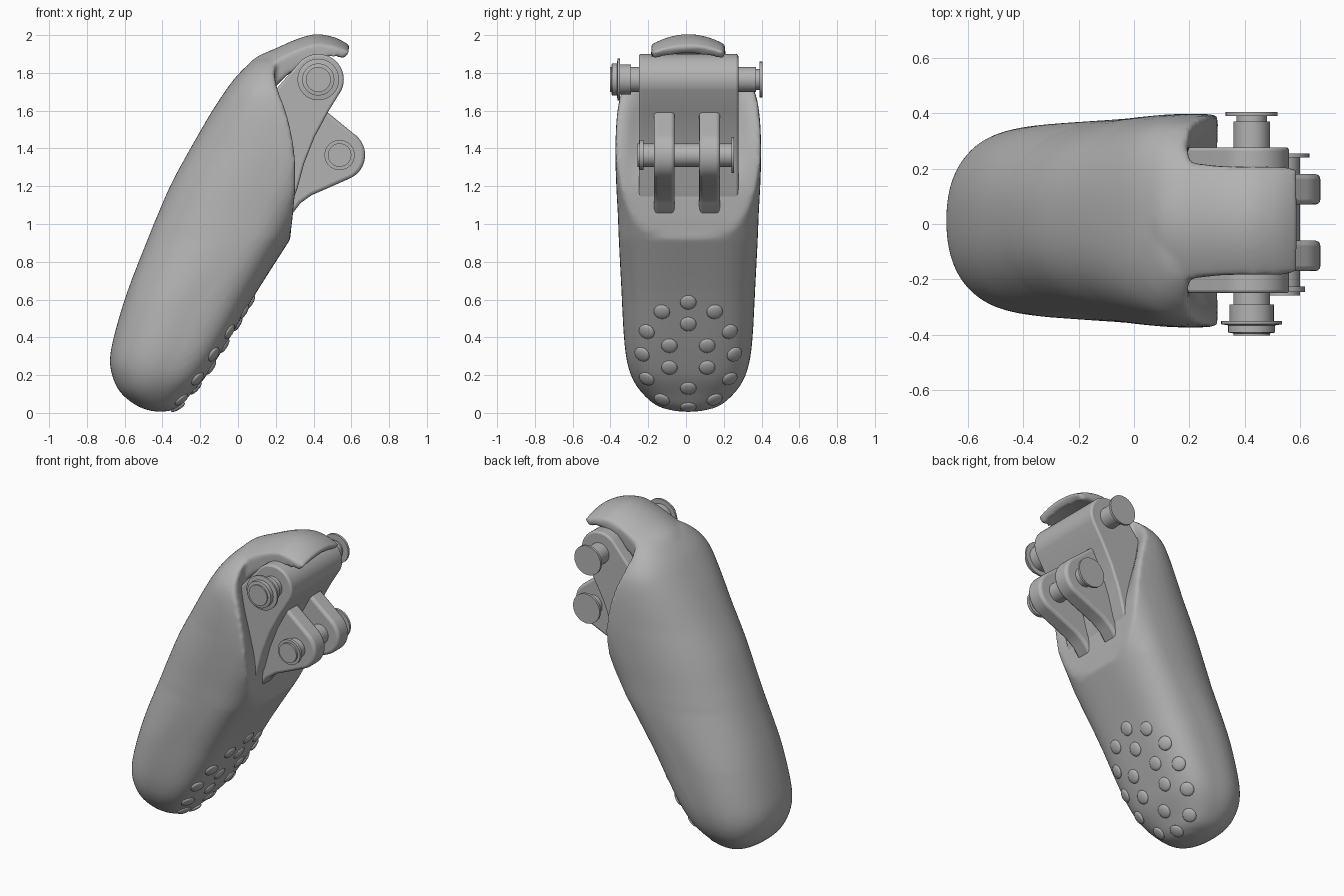
import bpy, bmesh, math
from mathutils import Vector
from mathutils.bvhtree import BVHTree

if "Cube" in bpy.data.objects:
    bpy.data.objects.remove(bpy.data.objects["Cube"])

grey = bpy.data.materials.new("plain grey")
grey.use_nodes = True
grey.diffuse_color = (0.45, 0.45, 0.45, 1)
grey.node_tree.nodes["Principled BSDF"].inputs["Base Color"].default_value = (0.45, 0.45, 0.45, 1)
MID = 0.012  # sideways centre of the body


def finish(bm, name, angle=35):
    bmesh.ops.recalc_face_normals(bm, faces=bm.faces)
    mesh = bpy.data.meshes.new(name)
    bm.to_mesh(mesh)
    bm.free()
    obj = bpy.data.objects.new(name, mesh)
    bpy.context.collection.objects.link(obj)
    mesh.materials.append(grey)
    bpy.ops.object.select_all(action="DESELECT")
    obj.select_set(True)
    bpy.context.view_layer.objects.active = obj
    bpy.ops.object.shade_smooth_by_angle(angle=math.radians(angle))
    return obj


def resample(rows, steps=4):
    """Smooth curve through rows of values."""
    out = []
    for i in range(len(rows) - 1):
        a, b, c, d = (Vector(rows[min(max(k, 0), len(rows) - 1)]) for k in range(i - 1, i + 3))
        for s in range(steps):
            t = s / steps
            out.append(b + (c - a) * (t / 2) + (a * 2 - b * 5 + c * 4 - d) * (t * t / 2)
                       + (b * 3 - a - c * 3 + d) * (t ** 3 / 2))
    return out + [Vector(rows[-1])]


def loft(bm, rings):
    loops = [[bm.verts.new(p) for p in ring] for ring in rings]
    n = len(loops[0])
    for lo, hi in zip(loops, loops[1:]):
        for i in range(n):
            bm.faces.new((lo[i], lo[(i + 1) % n], hi[(i + 1) % n], hi[i]))
    bm.faces.new(loops[0][::-1])
    bm.faces.new(loops[-1])


def body_ring(row):
    """Rounded back, squarer pad clipped by the cut plane and hollowed in the middle."""
    z, back, pad, cut, half, power, hollow = row
    # The widest line moves forward with height
    cx = back + (min(pad, cut) - back) * (0.52 + 0.32 * min(max((z - 0.6) / 0.8, 0), 1))
    n = 32
    sines = [math.sin(math.pi * (i / n - 0.5)) for i in range(n + 1)]
    ring = []
    for t in sines:
        x = cx + (pad - cx) * max(0, 1 - abs(t) ** power) ** (1 / power)
        s = min(max((0.92 - abs(t)) / 0.37, 0), 1)
        ring.append((min(x, cut) - hollow * s * s * (3 - 2 * s), MID + half * t, z))
    for t in sines[-2:0:-1]:
        ring.append((cx - (cx - back) * (1 - abs(t) ** 2.3) ** (1 / 2.3), MID + half * t, z))
    return ring


def hood_ring(row):
    x, top, low, half, drop = row
    ys = [i / 8 - 1 for i in range(17)]
    upper = [(x, MID + half * t, top - drop * t * t) for t in ys]
    lower = [(x - 0.03, MID + half * t, low - drop * 0.7 * t * t) for t in reversed(ys)]
    return upper + lower


# Main shell: height, back, pad, cut plane, half width, pad squareness, hollow
levels = [
    (0.008, -0.45, -0.37, 0.27, 0.06, 2.2, 0), (0.035, -0.53, -0.31, 0.27, 0.16, 2.4, 0),
    (0.10, -0.615, -0.25, 0.27, 0.24, 2.8, 0), (0.18, -0.66, -0.18, 0.27, 0.295, 3.2, 0),
    (0.28, -0.678, -0.115, 0.27, 0.326, 3.5, 0), (0.42, -0.653, -0.03, 0.27, 0.342, 3.5, 0),
    (0.65, -0.583, 0.105, 0.27, 0.354, 3.4, 0), (0.92, -0.478, 0.277, 0.277, 0.368, 3, 0),
    (1.05, -0.425, 0.358, 0.29, 0.373, 2.8, 0), (1.22, -0.35, 0.46, 0.303, 0.382, 2.8, 0.005),
    (1.4, -0.252, 0.53, 0.295, 0.386, 3, 0.045), (1.58, -0.148, 0.5, 0.257, 0.377, 3, 0.06),
    (1.7, -0.07, 0.4, 0.213, 0.352, 3, 0.03), (1.78, -0.01, 0.3, 0.195, 0.3, 3, 0),
    (1.84, 0.05, 0.25, 0.2, 0.235, 3, 0), (1.87, 0.09, 0.23, 0.21, 0.18, 3, 0),
    (1.885, 0.13, 0.22, 0.22, 0.12, 3, 0)]
bm = bmesh.new()
loft(bm, [body_ring(r) for r in resample(levels)])
bmesh.ops.recalc_face_normals(bm, faces=bm.faces)
surface = BVHTree.FromBMesh(bm)

# Hood reaching forward over the upper hinge: x, top, underside, half width, edge drop
hood = [(0.04, 1.83, 1.7, 0.2, 0.08), (0.1, 1.885, 1.7, 0.215, 0.08), (0.2, 1.93, 1.74, 0.21, 0.065),
        (0.32, 1.982, 1.85, 0.197, 0.06), (0.42, 2.005, 1.905, 0.195, 0.055),
        (0.52, 1.985, 1.92, 0.195, 0.05), (0.592, 1.945, 1.9, 0.19, 0.04)]
loft(bm, [hood_ring(r) for r in resample(hood)])
shell = finish(bm, "fingertip_shell")
blend = shell.modifiers.new("blend", "REMESH")
blend.mode = "VOXEL"
blend.voxel_size = 0.013
blend.use_smooth_shade = True
soften = shell.modifiers.new("soften", "SMOOTH")
soften.factor = 0.5
soften.iterations = 5

# Grip bumps on the pad: sideways offset and height, mirrored
bm = bmesh.new()
spots = [(0, 0.585), (0.14, 0.535), (0, 0.47), (0.22, 0.43), (0.1, 0.355), (0.245, 0.31),
         (0.1, 0.24), (0.22, 0.18), (0, 0.13), (0.14, 0.07), (0, 0.03)]
for off, z in spots:
    for side in ((1, -1) if off else (1,)):
        hit, normal, _, _ = surface.ray_cast(Vector((2, MID + side * off, z)), Vector((-1, 0, 0)))
        if hit is None:
            continue
        made = bmesh.ops.create_uvsphere(bm, u_segments=20, v_segments=10, radius=1)["verts"]
        turn = normal.to_track_quat("Z", "Y")
        for v in made:
            v.co = hit + turn @ Vector((v.co.x * 0.043, v.co.y * 0.043, v.co.z * 0.014))
finish(bm, "grip_bumps", 60)


def arc(cx, cz, r, start, end, n=20):
    return [(cx + r * math.cos(math.radians(start + (end - start) * i / n)),
             cz + r * math.sin(math.radians(start + (end - start) * i / n))) for i in range(n + 1)]


def plate(name, outline, y0, y1, bevel):
    bm = bmesh.new()
    face = bm.faces.new([bm.verts.new((x, y0, z)) for x, z in outline])
    made = bmesh.ops.extrude_face_region(bm, geom=[face])["geom"]
    bmesh.ops.translate(bm, vec=(0, y1 - y0, 0), verts=[v for v in made if isinstance(v, bmesh.types.BMVert)])
    obj = finish(bm, name)
    mod = obj.modifiers.new("edge", "BEVEL")
    mod.width = bevel
    mod.segments = 3
    mod.limit_method = "ANGLE"
    mod.angle_limit = math.radians(50)


def pin(name, x, z, steps):
    """Stepped round pin along y: (start, end, radius) sections."""
    bm = bmesh.new()
    rings = []
    for y0, y1, r in steps:
        for y in (y0, y1):
            rings.append([(x + r * math.cos(a), y, z + r * math.sin(a))
                          for a in (math.tau * i / 40 for i in range(40))])
    loft(bm, rings)
    finish(bm, name)


# Upper hinge block
UP, LOW = (0.425, 1.765), (0.538, 1.365)
block = arc(*UP, 0.135, 135, -25) + [(0.478, 1.595), (0.405, 1.46), (0.35, 1.32), (0.312, 1.18),
                                     (0.28, 1.1), (0.1, 1.1), (0.08, 1.6), (0.19, 1.7)]
plate("hinge_block", block, -0.25, 0.277, 0.012)

# Lower pair of lugs
lug = arc(*LOW, 0.135, 55, -65) + [(0.46, 1.183), (0.39, 1.153), (0.33, 1.11), (0.285, 1.05),
                                   (0.2, 1.0), (0.2, 1.5), (0.42, 1.63), (0.478, 1.588)]
for name, y in (("right_lug", -0.115), ("left_lug", 0.125)):
    plate(name, lug, y - 0.055, y + 0.055, 0.018)

# Hinge pins with heads and retaining clips
pin("upper_pin", *UP, [(-0.403, -0.395, 0.066), (-0.392, -0.366, 0.085), (-0.362, -0.35, 0.11),
                       (-0.35, -0.29, 0.08), (-0.29, 0.37, 0.066), (0.37, 0.39, 0.055),
                       (0.39, 0.405, 0.094)])
pin("lower_pin", *LOW, [(-0.258, -0.245, 0.062), (-0.245, -0.225, 0.08), (-0.225, 0.24, 0.062),
                        (0.24, 0.255, 0.095)])
